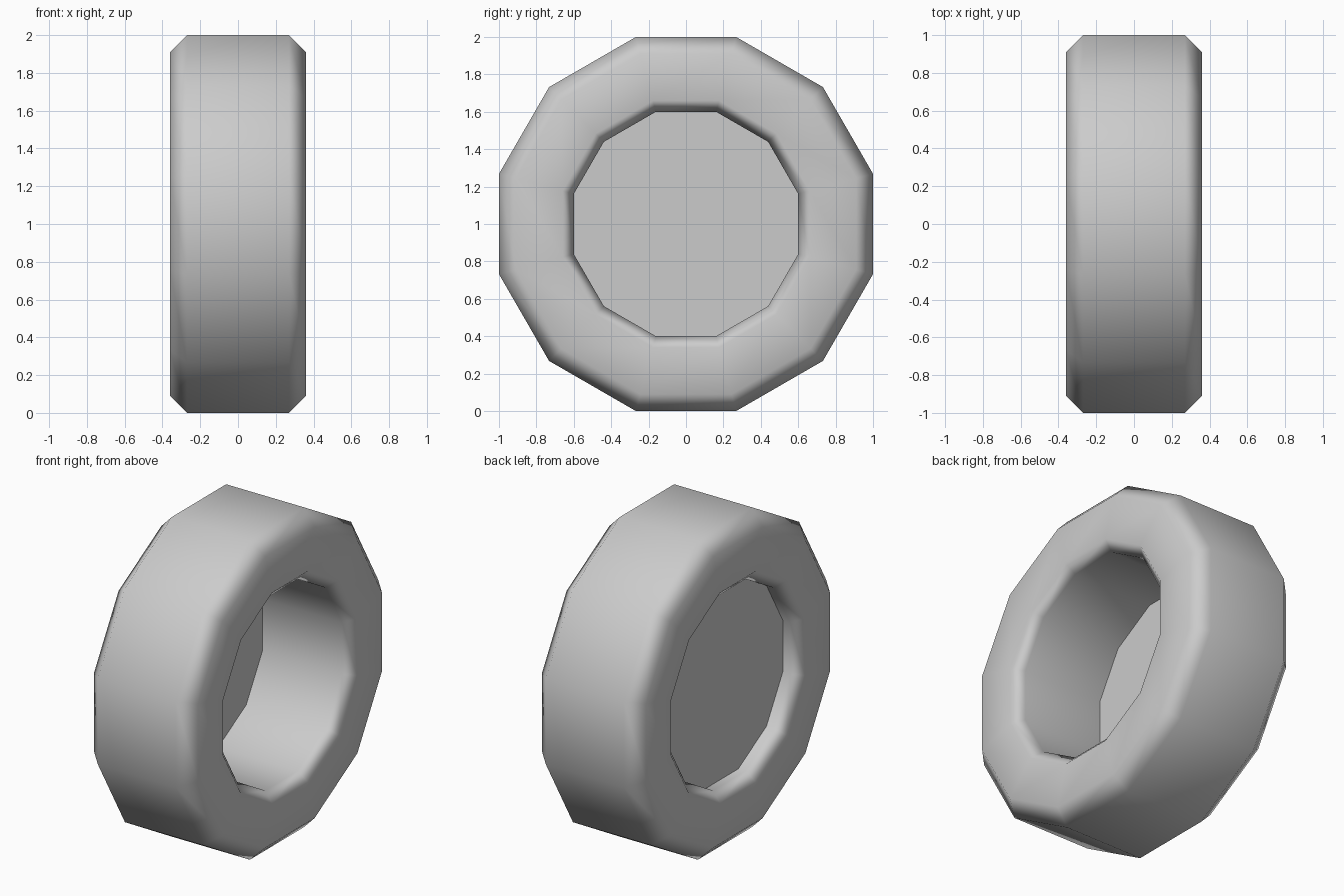
import bpy, bmesh, math

if "Cube" in bpy.data.objects:
    bpy.data.objects.remove(bpy.data.objects["Cube"])

SIDES = 12
CENTRE_Z = 1.0
FLAT = 1 / math.cos(math.pi / SIDES)   # turns a flat-to-centre distance into a corner radius


def ring(bm, x, apothem):
    r = apothem * FLAT
    return [bm.verts.new((x, r * math.cos(a), CENTRE_Z + r * math.sin(a)))
            for a in (2 * math.pi * (i + 0.5) / SIDES for i in range(SIDES))]


def finish(name, bm, smooth):
    bmesh.ops.recalc_face_normals(bm, faces=bm.faces)
    for f in bm.faces:
        f.smooth = smooth
    mesh = bpy.data.meshes.new(name)
    bm.to_mesh(mesh)
    bm.free()
    obj = bpy.data.objects.new(name, mesh)
    bpy.context.collection.objects.link(obj)
    return obj


# Tyre: closed chamfered profile (x, distance from axle) swept round 12 sides
half = [(0.27, 1.0), (0.36, 0.91), (0.36, 0.66), (0.30, 0.60)]
profile = half + [(-x, r) for x, r in reversed(half)]
bm = bmesh.new()
rings = [ring(bm, x, r) for x, r in profile]
for k, a in enumerate(rings):
    b = rings[(k + 1) % len(rings)]
    for i in range(SIDES):
        j = (i + 1) % SIDES
        bm.faces.new((a[i], a[j], b[j], b[i]))
tyre = finish("tyre", bm, True)
weighted = tyre.modifiers.new("weighted_normals", 'WEIGHTED_NORMAL')
weighted.weight = 50

# Hub disc: flat plate closing the bore near its -x end
bm = bmesh.new()
bm.faces.new(ring(bm, -0.25, 0.60))
hub = finish("hub_disc", bm, False)
